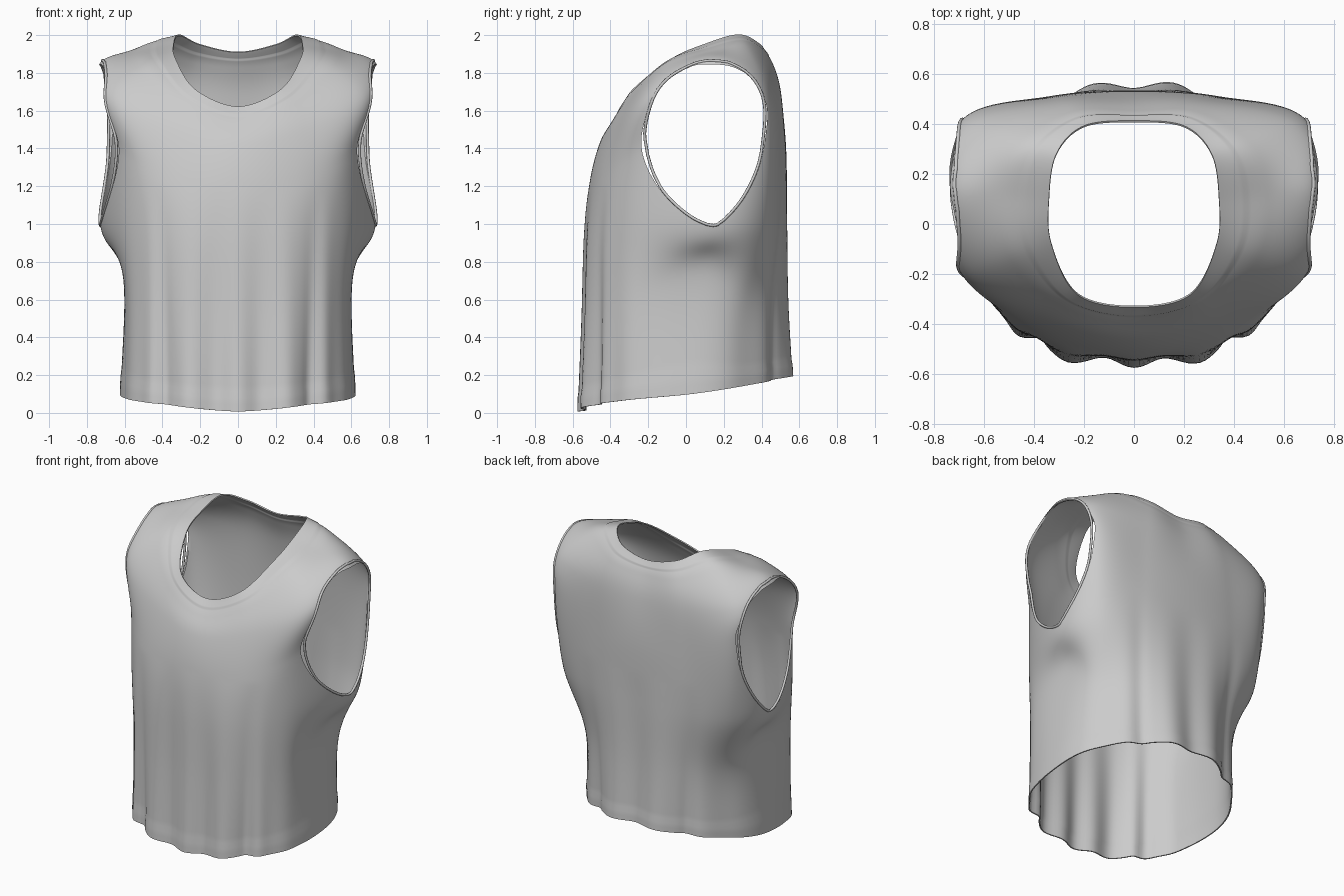
import bpy, bmesh, math
from mathutils import Vector
from mathutils.bvhtree import BVHTree

if "Cube" in bpy.data.objects:
    bpy.data.objects.remove(bpy.data.objects["Cube"])

# Profiles from neckline down to hem, from front centre round the side to back centre
FRONT = [(0, -.33, 1.62), (0, -.40, 1.53), (0, -.46, 1.42), (0, -.51, 1.22),
         (0, -.535, .95), (0, -.54, .5), (0, -.55, .008)]
FRONT_MID = [(.225, -.28, 1.71), (.30, -.325, 1.635), (.36, -.38, 1.5), (.37, -.44, 1.25),
             (.36, -.48, .95), (.36, -.495, .5), (.36, -.51, .04)]
FRONT_ARM = [(.33, -.08, 1.87), (.5, -.13, 1.83), (.68, -.20, 1.67), (.62, -.25, 1.37),
             (.60, -.27, 1.0), (.57, -.28, .6), (.57, -.29, .07)]
SIDE = [(.34, .10, 1.95), (.54, .12, 1.915), (.735, .13, 1.845), (.735, .14, 1.6),
        (.73, .14, 1.0), (.605, .08, .73), (.62, .03, .1)]
BACK_ARM = [(.31, .28, 2.0), (.47, .32, 1.94), (.665, .40, 1.75), (.67, .43, 1.5),
            (.625, .40, 1.0), (.535, .31, .6), (.535, .29, .14)]
BACK_MID = [(.2, .39, 1.95), (.25, .45, 1.86), (.3, .495, 1.7), (.33, .51, 1.4),
            (.33, .51, 1.0), (.31, .49, .6), (.30, .495, .18)]
BACK = [(0, .41, 1.91), (0, .455, 1.83), (0, .50, 1.68), (0, .53, 1.4),
        (0, .535, 1.0), (0, .54, .6), (0, .56, .2)]
HALF = [FRONT, FRONT_MID, FRONT_ARM, SIDE, BACK_ARM, BACK_MID, BACK]
COLUMNS = HALF + [[(-x, y, z) for x, y, z in c] for c in HALF[5:0:-1]]

# Armhole outline in the side view (y, z)
ARMHOLE = [(-.235, 1.4), (-.20, 1.6), (-.10, 1.77), (.03, 1.835), (.13, 1.845), (.25, 1.83),
           (.36, 1.76), (.425, 1.63), (.425, 1.5), (.39, 1.32), (.30, 1.15), (.20, 1.03),
           (.13, 1.0), (.0, 1.06), (-.15, 1.2)]


def catmull(a, b, c, d, t):
    a, b, c, d = map(Vector, (a, b, c, d))
    return .5 * (2 * b + (c - a) * t + (2 * a - 5 * b + 4 * c - d) * t * t
                 + (3 * b - a - 3 * c + d) * t ** 3)


def along_loop(pts, u):
    n, i = len(pts), math.floor(u)
    return catmull(*(pts[(i + k) % n] for k in (-1, 0, 1, 2)), u - i)


def along_path(pts, v):
    i = min(int(v), len(pts) - 2)
    p = [2 * Vector(pts[0]) - Vector(pts[1])] + list(pts) + [2 * Vector(pts[-1]) - Vector(pts[-2])]
    return catmull(*p[i:i + 4], v - i)


def fold_depth(u, z):
    # hanging folds, growing towards the hem, with deep tucks beside the front and back
    grow = max(0, min(1, (1.2 - z) / 1.1))
    wave = math.cos(3 * math.pi * u) if u < 3 or u > 9 else -math.cos(2 * math.pi * u)
    facing = abs(math.cos(math.pi * u / 6)) ** 3
    w = min(u, 12 - u)
    tuck = .04 * math.exp(-((w - 1.17) / .16) ** 2) + .025 * math.exp(-((w - 4.85) / .16) ** 2)
    return grow * (.019 * facing * wave + .003 * math.sin(7 * math.pi * u / 6 + 1) - tuck)


def make_object(name, bm):
    bmesh.ops.recalc_face_normals(bm, faces=bm.faces)
    mesh = bpy.data.meshes.new(name)
    bm.to_mesh(mesh)
    ob = bpy.data.objects.new(name, mesh)
    bpy.context.collection.objects.link(ob)
    return ob


# Shirt cloth surface
NU, NV = 192, 84
bm = bmesh.new()
rows = []
for j in range(NV + 1):
    v = 6 * j / NV
    ring = [along_path(c, v) for c in COLUMNS]
    row = []
    for i in range(NU):
        u = 12 * i / NU
        p = along_loop(ring, u)
        out = Vector((p.x, p.y - .05, 0)).normalized()
        row.append(bm.verts.new(p + out * fold_depth(u, p.z)))
    rows.append(row)
for a, b in zip(rows, rows[1:]):
    for i in range(NU):
        k = (i + 1) % NU
        bm.faces.new((a[i], a[k], b[k], b[i]))
bmesh.ops.recalc_face_normals(bm, faces=bm.faces)
# raised neckband and turned hem
bm.normal_update()
for j, row in enumerate(rows):
    if j < 8 or j > NV - 3:
        for vert in row:
            vert.co += vert.normal * .004
surface = BVHTree.FromBMesh(bm)
shirt = make_object("shirt_body", bm)

# Armhole cutters
outline = [along_loop([(0, y, z) for y, z in ARMHOLE], k / 6) for k in range(6 * len(ARMHOLE))]
bm = bmesh.new()
for s in (-1, 1):
    face = bm.faces.new([bm.verts.new((s * .48, p.y, p.z)) for p in outline])
    ext = bmesh.ops.extrude_face_region(bm, geom=[face])["geom"]
    bmesh.ops.translate(bm, vec=(s * .6, 0, 0),
                        verts=[g for g in ext if isinstance(g, bmesh.types.BMVert)])
cutter = make_object("armhole_cutter", bm)
cutter.hide_render = True

thick = shirt.modifiers.new("thickness", 'SOLIDIFY')
thick.thickness, thick.offset = .008, -1
cut = shirt.modifiers.new("armholes", 'BOOLEAN')
cut.object, cut.operation, cut.solver = cutter, 'DIFFERENCE', 'EXACT'
bpy.context.view_layer.objects.active = shirt
shirt.select_set(True)
for name in ("thickness", "armholes"):
    bpy.ops.object.modifier_apply(modifier=name)
bpy.ops.object.shade_smooth_by_angle(angle=math.radians(40))
bpy.data.objects.remove(cutter)

# Armhole binding that follows the cut edge
for s, label in ((-1, "left"), (1, "right")):
    curve = bpy.data.curves.new(label + "_armhole_binding", 'CURVE')
    curve.dimensions = '3D'
    curve.bevel_depth, curve.bevel_resolution = .008, 2
    line = curve.splines.new('POLY')
    line.points.add(len(outline) - 1)
    line.use_cyclic_u = True
    for pt, p in zip(line.points, outline):
        hit = surface.find_nearest(Vector((s * .7, p.y, p.z)))[0]
        pt.co = (hit.x, hit.y, hit.z, 1)
    ob = bpy.data.objects.new(label + "_armhole_binding", curve)
    bpy.context.collection.objects.link(ob)
